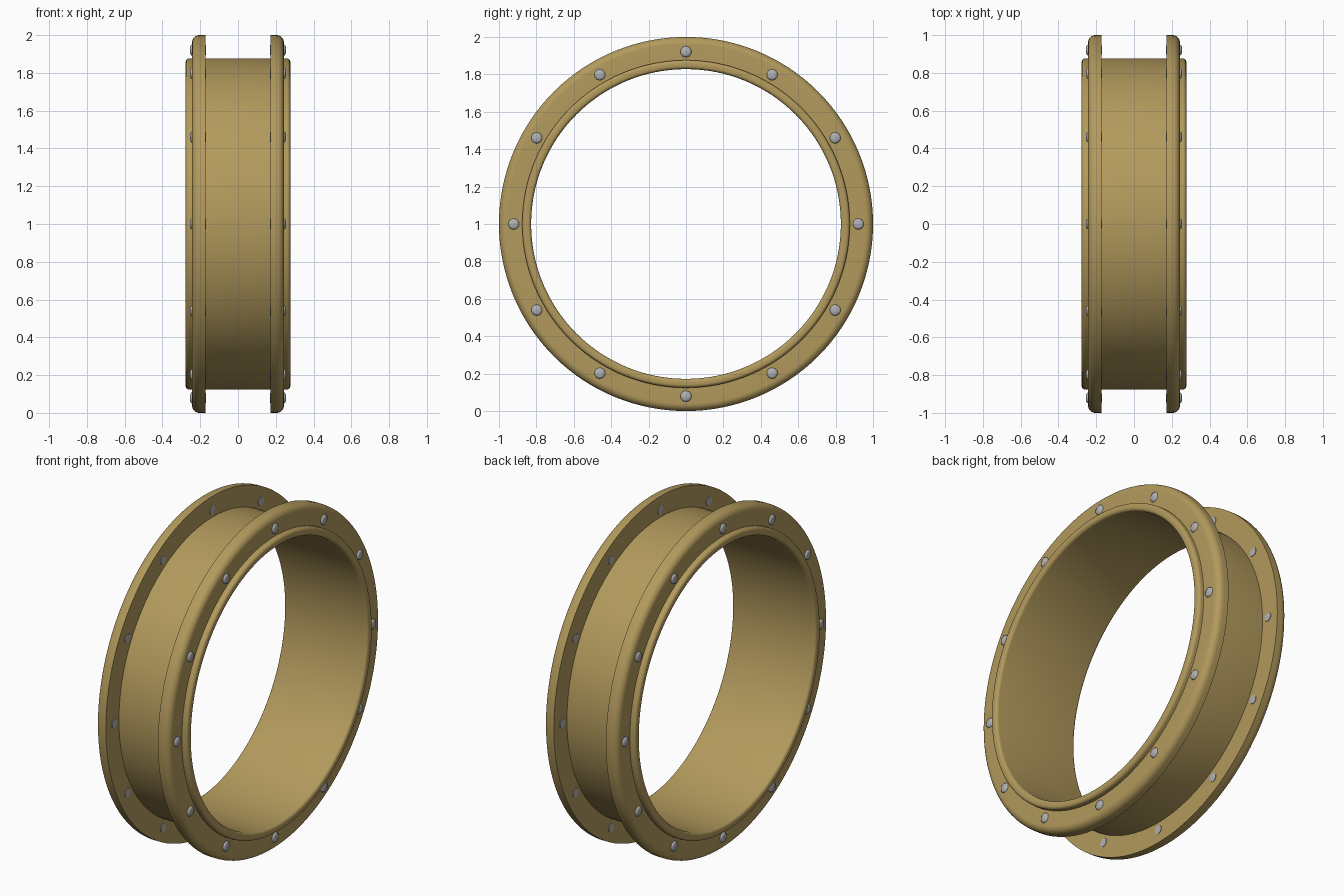
import bpy, math

if "Cube" in bpy.data.objects:
    bpy.data.objects.remove(bpy.data.objects["Cube"])

SEGS = 128


def material(name, rgb):
    m = bpy.data.materials.new(name)
    m.diffuse_color = (*rgb, 1)
    m.use_nodes = True
    m.node_tree.nodes["Principled BSDF"].inputs["Base Color"].default_value = m.diffuse_color
    return m


brass = material("brass", (0.45, 0.325, 0.11))
steel = material("steel", (0.44, 0.44, 0.46))


def arc(cx, cr, rad, a0, a1, n=6):
    """Points (x, radius) along an arc, angles in degrees."""
    return [(cx + rad * math.cos(math.radians(a0 + (a1 - a0) * i / n)),
             cr + rad * math.sin(math.radians(a0 + (a1 - a0) * i / n)))
            for i in range(n + 1)]


def finish(name, verts, faces, mat, angle=35):
    me = bpy.data.meshes.new(name)
    me.from_pydata(verts, [], faces)
    me.materials.append(mat)
    ob = bpy.data.objects.new(name, me)
    bpy.context.collection.objects.link(ob)
    bpy.ops.object.select_all(action='DESELECT')
    ob.select_set(True)
    bpy.context.view_layer.objects.active = ob
    bpy.ops.object.mode_set(mode='EDIT')
    bpy.ops.mesh.select_all(action='SELECT')
    bpy.ops.mesh.normals_make_consistent(inside=False)
    bpy.ops.object.mode_set(mode='OBJECT')
    bpy.ops.object.shade_smooth_by_angle(angle=math.radians(angle))
    return ob


def lathe(name, profile, mat):
    """Revolve a closed (x, radius) profile about the x axis at z = 1."""
    n = len(profile)
    verts = [(x, r * math.cos(2 * math.pi * i / SEGS), 1 + r * math.sin(2 * math.pi * i / SEGS))
             for i in range(SEGS) for x, r in profile]
    faces = [(i * n + j, i * n + (j + 1) % n,
              (i + 1) % SEGS * n + (j + 1) % n, (i + 1) % SEGS * n + j)
             for i in range(SEGS) for j in range(n)]
    return finish(name, verts, faces, mat)


# Barrel: thin tube with rounded rims
R_IN, R_OUT, HALF, B = 0.828, 0.876, 0.277, 0.018
lathe("barrel",
      arc(HALF - B, R_OUT - B, B, 90, 0) + arc(HALF - B, R_IN + B, B, 0, -90)
      + arc(B - HALF, R_IN + B, B, 270, 180) + arc(B - HALF, R_OUT - B, B, 180, 90), brass)

# Flanges with a rounded outboard edge, and a ring of domed bolts on each
for side, label in ((1, "right"), (-1, "left")):
    prof = [(0.172, 0.86), (0.172, 1.0)] + arc(0.203, 0.96, 0.04, 90, 0, 8) + [(0.243, 0.86)]
    lathe(label + "_flange", [(side * x, r) for x, r in prof], brass)

    verts, faces = [], []
    rings = [(0.169, 0.026), (0.243, 0.030), (0.249, 0.027), (0.253, 0.018)]
    for k in range(12):
        a = k * math.pi / 6
        cy, cz = 0.921 * math.cos(a), 1 + 0.921 * math.sin(a)
        base = len(verts)
        for x, r in rings:
            verts += [(side * x, cy + r * math.cos((i + 0.5) * math.pi / 5),
                       cz + r * math.sin((i + 0.5) * math.pi / 5)) for i in range(10)]
        for j in range(len(rings) - 1):
            faces += [(base + j * 10 + i, base + j * 10 + (i + 1) % 10,
                       base + j * 10 + 10 + (i + 1) % 10, base + j * 10 + 10 + i) for i in range(10)]
        faces += [tuple(range(base, base + 10)), tuple(range(base + 30, base + 40))]
    finish(label + "_bolts", verts, faces, steel, 50)
